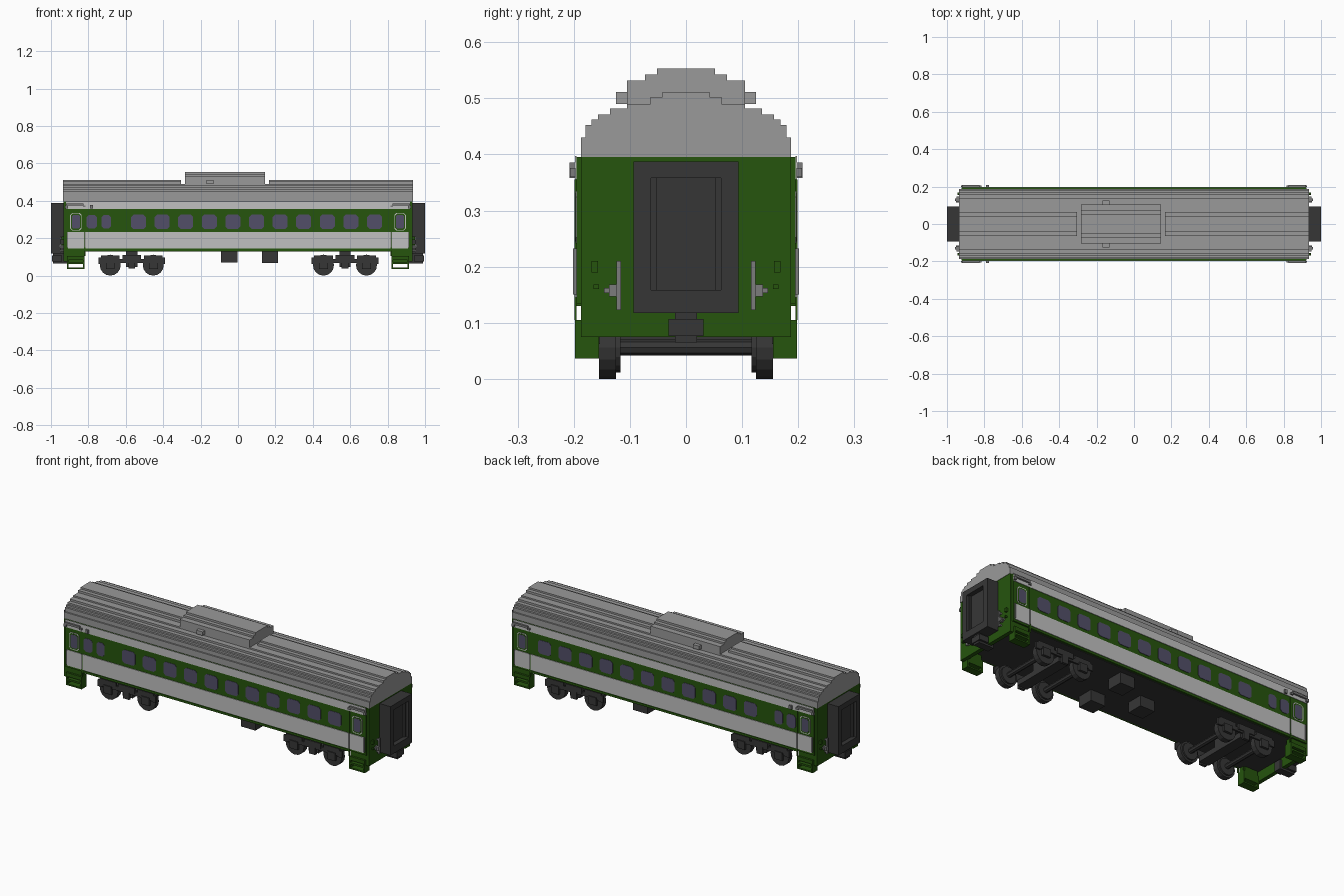
import bpy, bmesh, math
from mathutils import Matrix, Vector

cube = bpy.data.objects.get("Cube")
if cube:
    bpy.data.objects.remove(cube, do_unlink=True)


def material(name, r, g, b):
    m = bpy.data.materials.new(name)
    m.use_nodes = True
    m.diffuse_color = (r, g, b, 1)
    bsdf = m.node_tree.nodes["Principled BSDF"]
    bsdf.inputs["Base Color"].default_value = (r, g, b, 1)
    bsdf.inputs["Roughness"].default_value = 0.8
    return m


GREEN = material("dark green", 0.019, 0.089, 0.004)
LIGHT = material("light grey", 0.53, 0.53, 0.53)
ROOF = material("roof grey", 0.32, 0.32, 0.32)
METAL = material("metal grey", 0.2, 0.2, 0.2)
DARK = material("charcoal", 0.037, 0.037, 0.037)
GLASS = material("violet glass", 0.085, 0.078, 0.14)


def finish(name, bm, mat):
    bmesh.ops.recalc_face_normals(bm, faces=bm.faces)
    me = bpy.data.meshes.new(name)
    bm.to_mesh(me)
    bm.free()
    me.materials.append(mat)
    ob = bpy.data.objects.new(name, me)
    bpy.context.collection.objects.link(ob)
    return ob


def boxes(name, mat, items, mx=False, my=False):
    """Boxes given as (x0, x1, y0, y1, z0, z1), optionally repeated across x and y."""
    bm = bmesh.new()
    for x0, x1, y0, y1, z0, z1 in items:
        for sx in ((1, -1) if mx else (1,)):
            for sy in ((1, -1) if my else (1,)):
                c = Vector((sx * (x0 + x1) / 2, sy * (y0 + y1) / 2, (z0 + z1) / 2))
                s = Matrix.Diagonal((x1 - x0, y1 - y0, z1 - z0, 1))
                bmesh.ops.create_cube(bm, size=1, matrix=Matrix.Translation(c) @ s)
    return finish(name, bm, mat)


def stepped(name, mat, base, steps, spans):
    """Stepped arch of (half width, top height) rows, run along x over each span."""
    half, z = [], base
    for w, top in steps:
        half += [(w, z), (w, top)]
        z = top
    outline = half + [(-w, h) for w, h in reversed(half)]
    bm = bmesh.new()
    for x0, x1 in spans:
        face = bm.faces.new([bm.verts.new((x0, y, h)) for y, h in outline])
        res = bmesh.ops.extrude_face_region(bm, geom=[face])
        verts = [v for v in res["geom"] if isinstance(v, bmesh.types.BMVert)]
        bmesh.ops.translate(bm, verts=verts, vec=(x1 - x0, 0, 0))
    return finish(name, bm, mat)


def panes(name, mat, items, y0, y1, c):
    """Cut-corner plates (x centre, z centre, width, height) on both sides of the body."""
    bm = bmesh.new()
    for cx, cz, w, h in items:
        w, h = w / 2, h / 2
        pts = [(w - c, -h), (w, c - h), (w, h - c), (w - c, h),
               (c - w, h), (-w, h - c), (-w, c - h), (c - w, -h)]
        for s in (1, -1):
            face = bm.faces.new([bm.verts.new((cx + x, s * y0, cz + z)) for x, z in pts])
            res = bmesh.ops.extrude_face_region(bm, geom=[face])
            verts = [v for v in res["geom"] if isinstance(v, bmesh.types.BMVert)]
            bmesh.ops.translate(bm, verts=verts, vec=(0, s * (y1 - y0), 0))
    return finish(name, bm, mat)


def cylinders(name, mat, items, sides=16):
    """Cylinders along y given as (x, z, radius, y0, y1)."""
    bm = bmesh.new()
    for x, z, r, y0, y1 in items:
        m = Matrix.Translation((x, (y0 + y1) / 2, z)) @ Matrix.Rotation(math.pi / 2, 4, "X")
        bmesh.ops.create_cone(bm, cap_ends=True, segments=sides, radius1=r, radius2=r,
                              depth=y1 - y0, matrix=m)
    return finish(name, bm, mat)


# Body shell, floor and end walls
boxes("body_shell", GREEN, [(-0.922, 0.922, -0.195, 0.195, 0.134, 0.395)])
boxes("floor", DARK, [(-0.915, 0.915, -0.186, 0.186, 0.128, 0.134)])
boxes("end_wall", GREEN, [(0.912, 0.934, -0.187, 0.187, 0.075, 0.395)], mx=True)

# Side stripes
boxes("lower_band", LIGHT, [(-0.91, 0.91, 0.195, 0.198, 0.145, 0.232)], my=True)
boxes("upper_band", LIGHT, [(-0.92, 0.92, 0.195, 0.198, 0.355, 0.397)], my=True)
boxes("sill", GREEN, [(-0.82, 0.82, 0.187, 0.198, 0.13, 0.142)], my=True)
boxes("door_post", GREEN, [(0.815, 0.823, 0.195, 0.1985, 0.105, 0.355)], mx=True, my=True)

# Windows
small = [(-0.782, 0.288, 0.054, 0.074), (-0.705, 0.288, 0.05, 0.074)]
large = [(-0.532 + 0.1262 * i, 0.288, 0.08, 0.075) for i in range(11)]
panes("side_windows", GLASS, small + large, 0.194, 0.197, 0.012)
doors = [(s * 0.867, 0.288) for s in (-1, 1)]
panes("door_window_frames", LIGHT, [(x, z, 0.062, 0.094) for x, z in doors], 0.194, 0.197, 0.011)
panes("door_window_seals", GREEN, [(x, z, 0.054, 0.086) for x, z in doors], 0.194, 0.1975, 0.01)
panes("door_windows", GLASS, [(x, z, 0.043, 0.074) for x, z in doors], 0.194, 0.198, 0.008)

# Door rain gutters and side lamps
boxes("door_gutter", METAL, [(0.825, 0.92, 0.197, 0.208, 0.374, 0.386),
                             (0.91, 0.925, 0.197, 0.207, 0.36, 0.376),
                             (0.815, 0.83, 0.197, 0.205, 0.366, 0.376)], mx=True, my=True)
boxes("side_lamp", METAL, [(-0.79, -0.775, 0.197, 0.208, 0.358, 0.378)], my=True)
boxes("door_handrail", METAL, [(0.816, 0.822, 0.197, 0.201, 0.15, 0.232),
                               (0.908, 0.914, 0.195, 0.201, 0.15, 0.232)], mx=True, my=True)

# Roof with ridge strips and equipment housing
stepped("roof", ROOF, 0.395, [(0.187, 0.43), (0.179, 0.452), (0.168, 0.462), (0.157, 0.471),
                              (0.135, 0.482), (0.105, 0.49)], [(-0.936, 0.936)])
stepped("roof_ridge", ROOF, 0.489, [(0.063, 0.502), (0.042, 0.511)],
        [(-0.936, -0.305), (0.165, 0.936)])
stepped("roof_housing", ROOF, 0.475, [(0.105, 0.532), (0.073, 0.542), (0.052, 0.553)],
        [(-0.283, 0.145)])
boxes("housing_vent", ROOF, [(-0.168, -0.13, 0.1, 0.125, 0.49, 0.511)], my=True)

# Gangway: frame around a recessed door
boxes("gangway_frame", DARK, [(0.93, 1.0, 0.062, 0.094, 0.117, 0.387),
                              (0.93, 1.0, -0.094, -0.062, 0.117, 0.387),
                              (0.93, 1.0, -0.062, 0.062, 0.358, 0.387),
                              (0.93, 1.0, -0.062, 0.062, 0.117, 0.158)], mx=True)
boxes("gangway_door", DARK, [(0.93, 0.975, -0.062, 0.062, 0.158, 0.358),
                             (0.975, 0.985, 0.053, 0.062, 0.158, 0.358),
                             (0.975, 0.985, -0.062, -0.053, 0.158, 0.358)], mx=True)
boxes("coupler", DARK, [(0.90, 0.99, -0.02, 0.02, 0.065, 0.117),
                        (0.94, 0.995, -0.031, 0.031, 0.076, 0.107)], mx=True)

# End wall fittings
boxes("end_handrail", METAL, [(0.946, 0.953, 0.116, 0.124, 0.123, 0.21),
                              (0.93, 0.95, 0.116, 0.124, 0.195, 0.203),
                              (0.93, 0.95, 0.116, 0.124, 0.13, 0.138)], mx=True, my=True)
boxes("end_connector", METAL, [(0.93, 0.956, 0.124, 0.137, 0.147, 0.168),
                               (0.93, 0.948, 0.137, 0.146, 0.153, 0.162)], mx=True, my=True)
boxes("end_plate", GREEN, [(0.93, 0.945, 0.157, 0.168, 0.19, 0.21),
                           (0.93, 0.945, 0.155, 0.165, 0.16, 0.168)], mx=True, my=True)

# Entrance steps: hangers and treads
boxes("entrance_steps", GREEN, [(0.82, 0.828, 0.155, 0.198, 0.036, 0.105),
                                (0.907, 0.915, 0.155, 0.198, 0.036, 0.105),
                                (0.828, 0.907, 0.155, 0.198, 0.036, 0.044),
                                (0.828, 0.907, 0.155, 0.198, 0.062, 0.072),
                                (0.828, 0.907, 0.155, 0.198, 0.084, 0.105),
                                (0.828, 0.907, 0.155, 0.163, 0.072, 0.134),
                                (0.82, 0.915, 0.163, 0.187, 0.105, 0.134)], mx=True, my=True)

# Underfloor equipment
boxes("underfloor_box_centre", DARK, [(-0.092, -0.003, -0.045, 0.045, 0.07, 0.13)])
boxes("underfloor_box_side", DARK, [(0.127, 0.215, 0.065, 0.155, 0.068, 0.13)], my=True)

# Bogies
for label, cx in (("left", 0.572), ("right", -0.568)):
    wheels, axles, frame = [], [], []
    for ax in (cx - 0.115, cx + 0.115):
        axles.append((ax, 0.056, 0.014, -0.16, 0.16))
        for s in (1, -1):
            wheels.append((ax, 0.056, 0.056, *sorted((s * 0.125, s * 0.155))))
            wheels.append((ax, 0.056, 0.045, *sorted((s * 0.117, s * 0.125))))
        frame += [(ax - 0.024, ax + 0.024, 0.153, 0.168, 0.036, 0.08),
                  (ax - 0.05, ax + 0.05, 0.153, 0.163, 0.08, 0.108)]
    frame += [(cx - 0.17, cx + 0.17, 0.153, 0.163, 0.068, 0.09),
              (cx - 0.05, cx + 0.05, 0.153, 0.168, 0.078, 0.11),
              (cx - 0.018, cx + 0.018, 0.153, 0.168, 0.038, 0.078),
              (cx - 0.178, cx - 0.15, 0.153, 0.163, 0.062, 0.098),
              (cx + 0.15, cx + 0.178, 0.153, 0.163, 0.062, 0.098)]
    cylinders(label + "_bogie_wheels", DARK, wheels)
    cylinders(label + "_bogie_axles", DARK, axles, 8)
    boxes(label + "_bogie_side_frames", DARK, frame, my=True)
    boxes(label + "_bogie_bolster", DARK, [(cx - 0.03, cx + 0.03, -0.155, 0.155, 0.045, 0.075),
                                           (cx - 0.03, cx + 0.03, -0.04, 0.04, 0.07, 0.13)])
